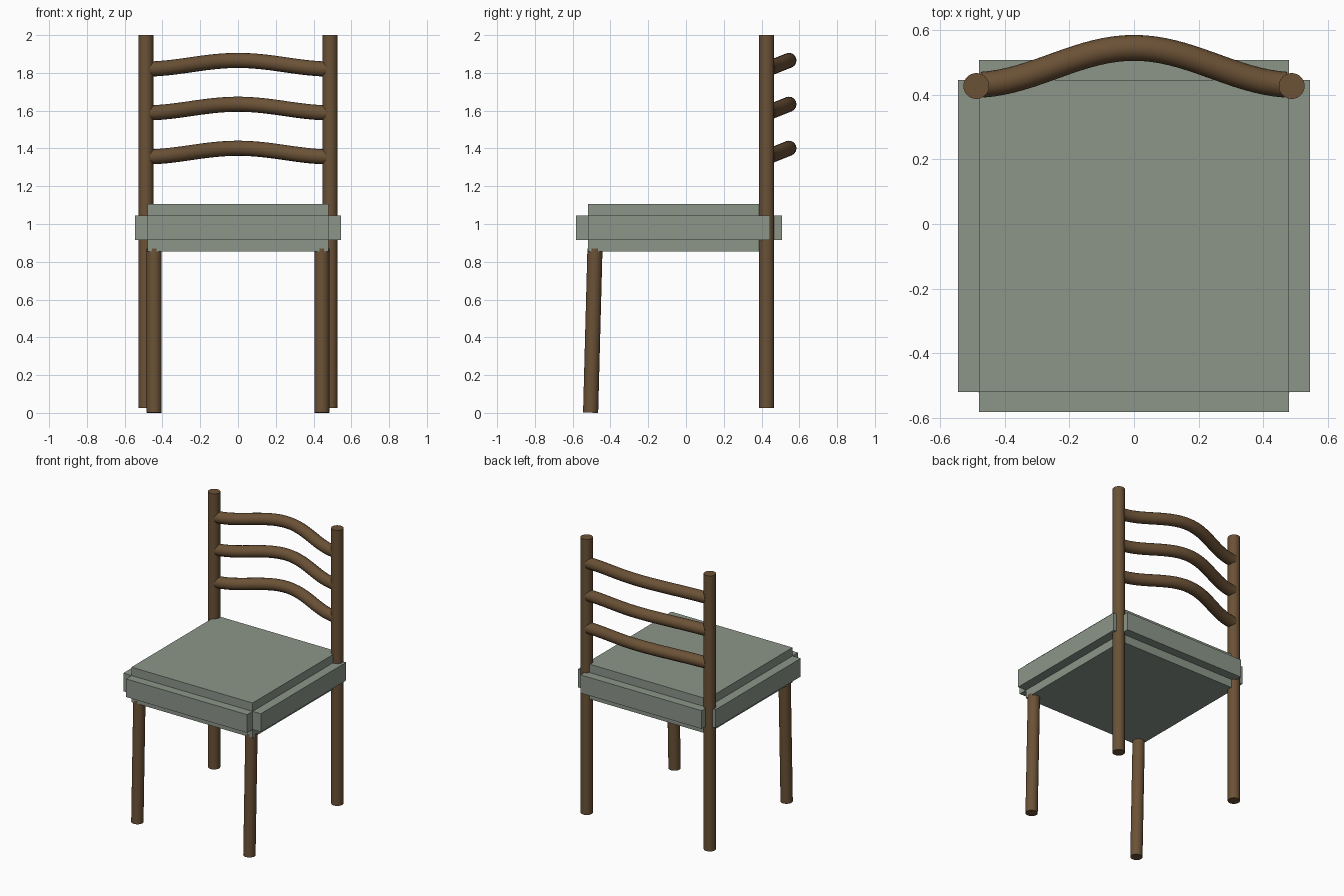
import bpy, math
from mathutils import Vector

if "Cube" in bpy.data.objects:
    bpy.data.objects.remove(bpy.data.objects["Cube"])


def material(name, rgb):
    m = bpy.data.materials.new(name)
    m.diffuse_color = (*rgb, 1)
    m.use_nodes = True
    m.node_tree.nodes["Principled BSDF"].inputs["Base Color"].default_value = m.diffuse_color
    return m


WOOD = material("brown wood", (0.147, 0.083, 0.037))
SEAT = material("grey green seat", (0.262, 0.305, 0.255))


def box(name, lo, hi):
    lo, hi = Vector(lo), Vector(hi)
    bpy.ops.mesh.primitive_cube_add(size=1, location=(lo + hi) / 2)
    ob = bpy.context.object
    ob.name = name
    ob.scale = hi - lo
    bpy.ops.object.transform_apply(location=False, rotation=False, scale=True)
    ob.data.materials.append(SEAT)


def rod(name, a, b, r=0.04):
    a, b = Vector(a), Vector(b)
    bpy.ops.mesh.primitive_cylinder_add(vertices=32, radius=r, depth=(b - a).length,
                                        location=(a + b) / 2)
    ob = bpy.context.object
    ob.name = name
    ob.rotation_euler = (b - a).to_track_quat('Z', 'Y').to_euler()
    ob.data.materials.append(WOOD)
    bpy.ops.object.shade_smooth_by_angle(angle=math.radians(40))


def rung(name, z, half=0.47, n=32, r=0.04):
    # bowed tube, swept backward and slightly upward in the middle
    cu = bpy.data.curves.new(name, 'CURVE')
    cu.dimensions = '3D'
    cu.bevel_depth = r
    cu.bevel_resolution = 6
    cu.use_fill_caps = True
    sp = cu.splines.new('POLY')
    sp.points.add(n)
    for i, p in enumerate(sp.points):
        x = -half + 2 * half * i / n
        bow = 0.5 + 0.5 * math.cos(math.pi * x / 0.5)
        p.co = (x, 0.43 + 0.115 * bow, z + 0.046 * bow, 1)
    ob = bpy.data.objects.new(name, cu)
    bpy.context.collection.objects.link(ob)
    bpy.ops.object.select_all(action='DESELECT')
    bpy.context.view_layer.objects.active = ob
    ob.select_set(True)
    bpy.ops.object.convert(target='MESH')
    ob = bpy.context.object
    ob.data.materials.clear()
    ob.data.materials.append(WOOD)
    bpy.ops.object.shade_smooth_by_angle(angle=math.radians(40))


# Seat: three crossing slabs with notched edges
box("seat_cushion", (-0.48, -0.52, 0.855), (0.48, 0.445, 1.105))
box("seat_side_band", (-0.545, -0.52, 0.915), (0.545, 0.445, 1.045))
box("seat_front_band", (-0.48, -0.582, 0.915), (0.48, 0.508, 1.045))

# Back posts and slightly tilted front legs
for s, side in ((-1, "left"), (1, "right")):
    rod("back_post_" + side, (s * 0.488, 0.427, 0.027), (s * 0.488, 0.427, 2.0))
    rod("front_leg_" + side, (s * 0.444, -0.505, 0.001), (s * 0.444, -0.482, 0.87))

# Curved back rungs
for i, z in enumerate((1.355, 1.588, 1.82)):
    rung(f"back_rung_{i + 1}", z)
